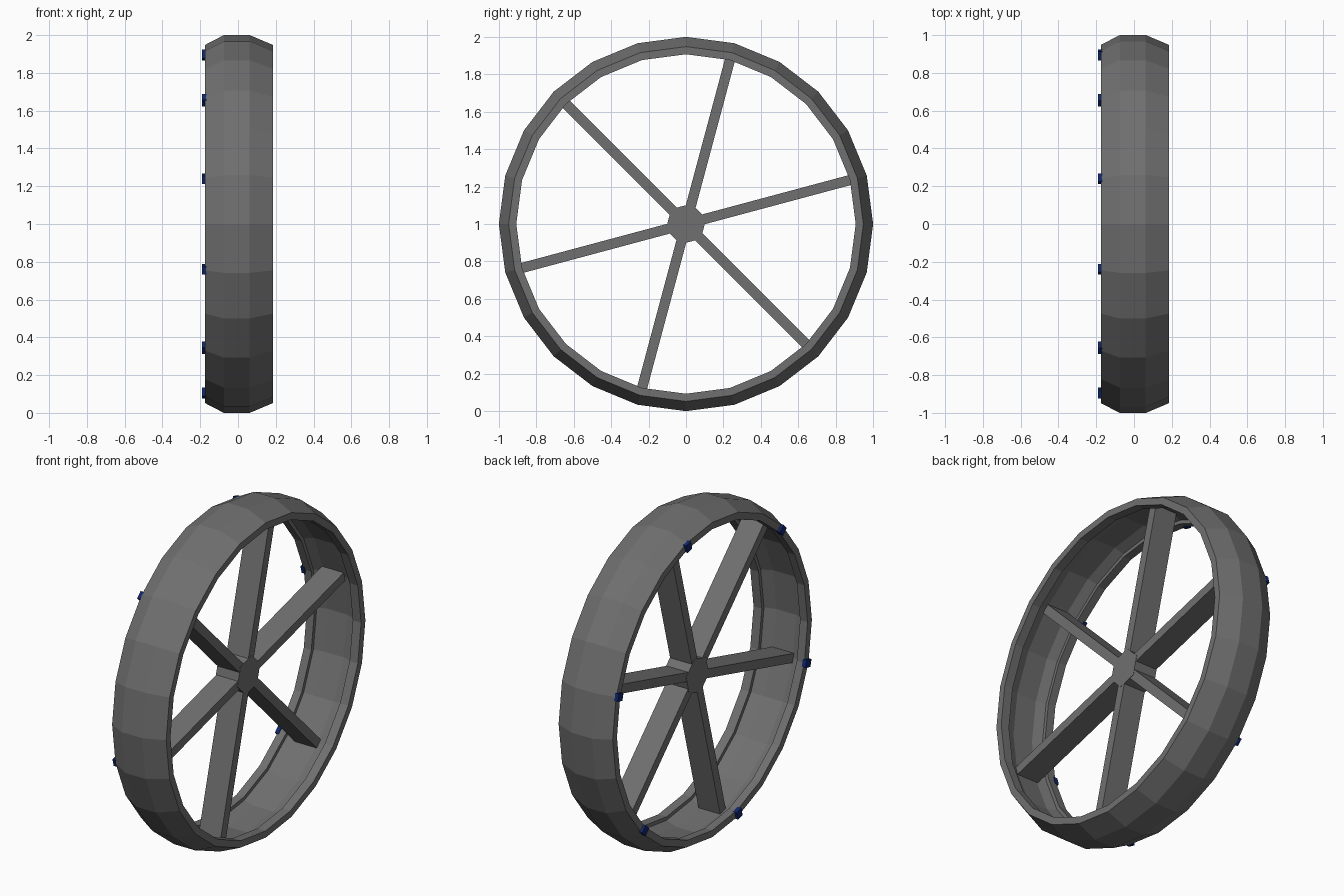
import bpy, bmesh, math
from mathutils import Matrix, Vector

old = bpy.data.objects.get("Cube")
if old:
    bpy.data.objects.remove(old)

SIDES = 24
CENTRE = Vector((0, 0, 1))
SPOKE_ANGLES = [math.radians(15 + 60 * i) for i in range(6)]


def material(name, rgb):
    m = bpy.data.materials.new(name)
    m.use_nodes = True
    colour = (*rgb, 1)
    m.diffuse_color = colour
    m.node_tree.nodes["Principled BSDF"].inputs["Base Color"].default_value = colour
    return m


grey = material("dark grey", (0.16, 0.16, 0.16))
navy = material("navy blue", (0.005, 0.02, 0.15))


def finish(name, bm, mat):
    bmesh.ops.recalc_face_normals(bm, faces=bm.faces)
    mesh = bpy.data.meshes.new(name)
    bm.to_mesh(mesh)
    bm.free()
    mesh.materials.append(mat)
    ob = bpy.data.objects.new(name, mesh)
    bpy.context.collection.objects.link(ob)
    return ob


def around(angle, radius, x):
    """Point on the wheel, with the axle along x."""
    return CENTRE + Vector((x, radius * math.cos(angle), radius * math.sin(angle)))


def radial_box(name, angle, r0, r1, x0, x1, width, mat):
    """Box lying along a wheel radius."""
    bm = bmesh.new()
    bmesh.ops.create_cube(bm, size=1)
    bm.transform(Matrix.Translation(CENTRE)
                 @ Matrix.Rotation(angle, 4, 'X')
                 @ Matrix.Translation(((x0 + x1) / 2, (r0 + r1) / 2, 0))
                 @ Matrix.Diagonal((x1 - x0, r1 - r0, width, 1)))
    return finish(name, bm, mat)


# Rim: closed cross-section (x, radius) with bevelled tread and inner lips
profile = [(-0.075, 1.0), (0.062, 1.0), (0.185, 0.948), (0.185, 0.907),
           (0.13, 0.907), (0.13, 0.928), (0.062, 0.95), (-0.07, 0.95),
           (-0.125, 0.928), (-0.125, 0.907), (-0.175, 0.907), (-0.175, 0.948)]
bm = bmesh.new()
rings = [[bm.verts.new(around(math.tau * i / SIDES, r, x)) for x, r in profile]
         for i in range(SIDES)]
for i, ring in enumerate(rings):
    following = rings[(i + 1) % SIDES]
    for j in range(len(profile)):
        k = (j + 1) % len(profile)
        bm.faces.new((ring[j], ring[k], following[k], following[j]))
finish("rim", bm, grey)

# Hub: hexagonal prism with its corners on the spokes
bm = bmesh.new()
ends = [[bm.verts.new(around(a, 0.112, x)) for a in SPOKE_ANGLES] for x in (-0.077, 0.072)]
for end in ends:
    bm.faces.new(end)
for i in range(6):
    j = (i + 1) % 6
    bm.faces.new((ends[0][i], ends[0][j], ends[1][j], ends[1][i]))
finish("hub", bm, grey)

# Spokes, and a small tab on the rim face beside each one
for n, angle in enumerate(SPOKE_ANGLES, 1):
    radial_box(f"spoke_{n}", angle, 0.08, 0.945, -0.075, 0.07, 0.054, grey)
    radial_box(f"rim_tab_{n}", angle, 0.902, 0.95, -0.19, -0.165, 0.045, navy)
